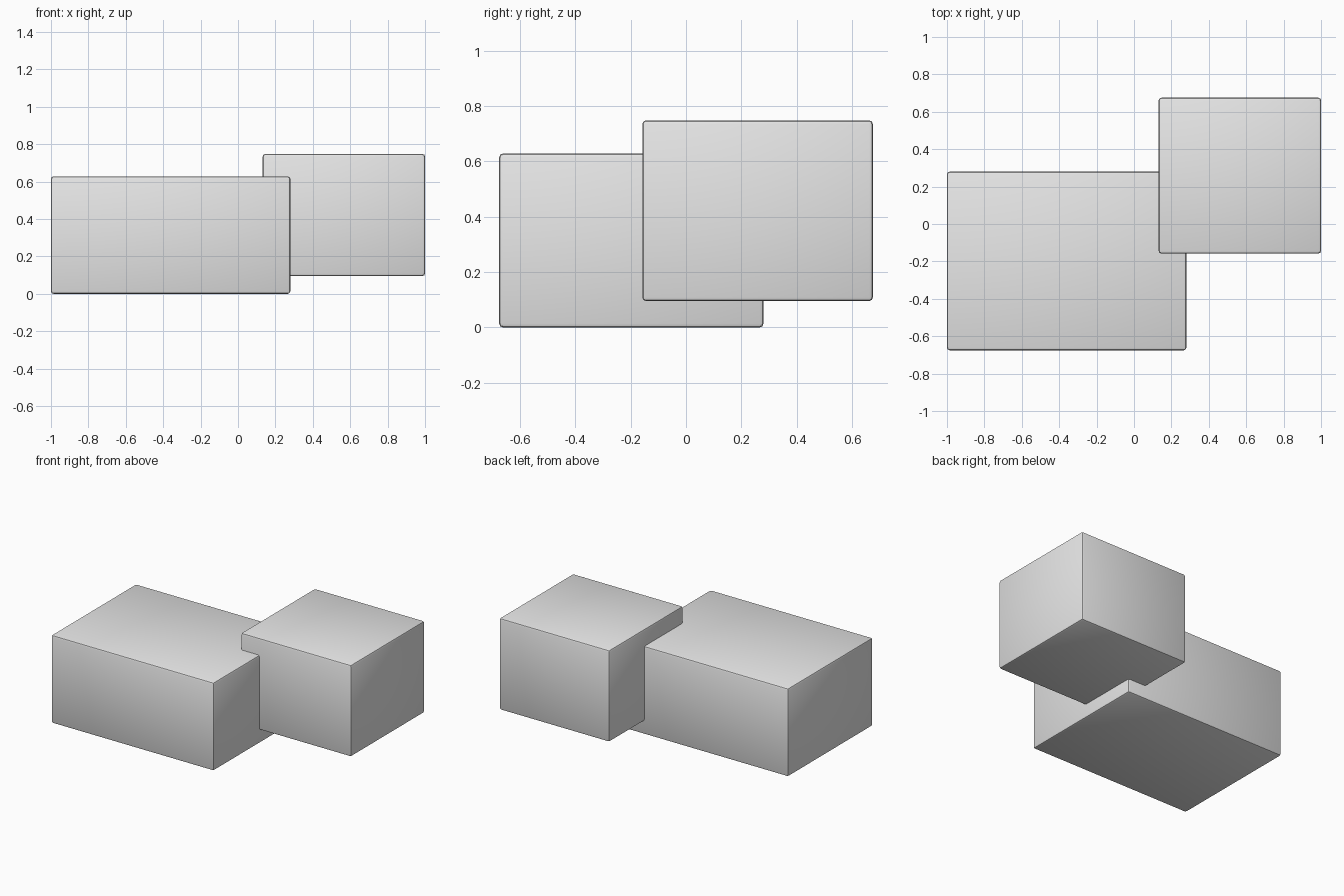
import bpy
import math
from mathutils import Vector

cube = bpy.data.objects.get("Cube")
if cube:
    bpy.data.objects.remove(cube, do_unlink=True)

# Single plain grey
GREY = (0.8, 0.8, 0.8, 1)
grey = bpy.data.materials.new("light_grey")
grey.use_nodes = True
grey.diffuse_color = GREY
grey.node_tree.nodes["Principled BSDF"].inputs["Base Color"].default_value = GREY


def block(name, low, high):
    """Box between two corners with finely chamfered edges."""
    low, high = Vector(low), Vector(high)
    bpy.ops.mesh.primitive_cube_add(size=1, location=(low + high) / 2)
    obj = bpy.context.object
    obj.name = name
    obj.scale = high - low
    bpy.ops.object.transform_apply(location=False, rotation=False, scale=True)
    obj.data.materials.append(grey)
    bevel = obj.modifiers.new("edge_chamfer", "BEVEL")
    bevel.width = 0.014
    bevel.segments = 2
    bpy.ops.object.modifier_apply(modifier=bevel.name)
    bpy.ops.object.shade_smooth_by_angle(angle=math.radians(30))
    return obj


# Long low block, and the raised block overlapping its back left corner
block("long_block", (-1, -0.675, 0), (0.28, 0.28, 0.628))
block("raised_block", (0.132, -0.158, 0.095), (1, 0.675, 0.748))
